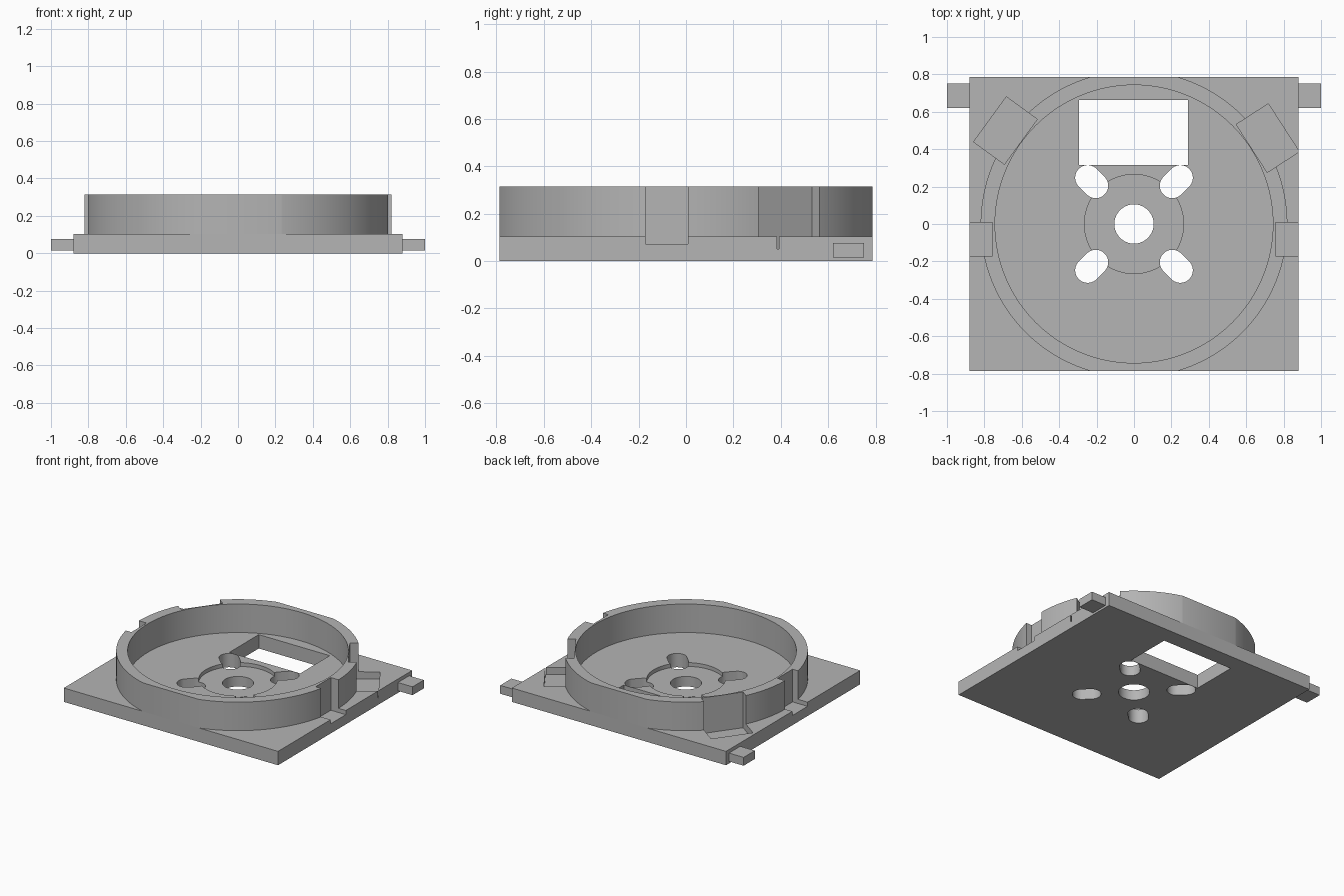
import bpy, bmesh
from math import radians, atan2
from mathutils import Matrix, Vector

if "Cube" in bpy.data.objects:
    bpy.data.objects.remove(bpy.data.objects["Cube"], do_unlink=True)

grey = bpy.data.materials.new("plain grey")
grey.use_nodes = True
COLOUR = (0.46, 0.46, 0.46, 1)
grey.diffuse_color = COLOUR
grey.node_tree.nodes["Principled BSDF"].inputs["Base Color"].default_value = COLOUR

HALF_X, HALF_Y = 0.88, 0.787
PLATE_TOP, RIM_TOP = 0.103, 0.315


def finish(name, bm):
    mesh = bpy.data.meshes.new(name)
    bm.to_mesh(mesh)
    bm.free()
    mesh.materials.append(grey)
    obj = bpy.data.objects.new(name, mesh)
    bpy.context.collection.objects.link(obj)
    return obj


def box(name, x0, x1, y0, y1, z0, z1, turn=Matrix()):
    """Box given by its extents, optionally turned about z."""
    bm = bmesh.new()
    centre = Vector((x0 + x1, y0 + y1, z0 + z1)) / 2
    size = Matrix.Diagonal((x1 - x0, y1 - y0, z1 - z0, 1))
    bmesh.ops.create_cube(bm, size=1, matrix=turn @ Matrix.Translation(centre) @ size)
    return finish(name, bm)


def cylinder(name, radius, z0, z1, sides=128, stretch=0.0, angle=0.0, reach=0.0):
    """Upright cylinder; stretch pulls it into a radial slot centred at reach."""
    bm = bmesh.new()
    bmesh.ops.create_cone(bm, cap_ends=True, segments=sides, radius1=radius,
                          radius2=radius, depth=z1 - z0)
    for v in bm.verts:
        v.co.x += reach + (stretch if v.co.x > 0 else -stretch)
        v.co.z += (z0 + z1) / 2
    bm.transform(Matrix.Rotation(angle, 4, "Z"))
    return finish(name, bm)


def combine(obj, cutters, operation="DIFFERENCE"):
    for cutter in cutters:
        cutter.hide_render = True
        mod = obj.modifiers.new("cut", "BOOLEAN")
        mod.operation = operation
        mod.solver = "EXACT"
        mod.object = cutter
    bpy.context.view_layer.update()
    graph = bpy.context.evaluated_depsgraph_get()
    result = bpy.data.meshes.new_from_object(obj.evaluated_get(graph))
    obj.modifiers.clear()
    obj.data = result


# Base plate and clipped round rim
plate = box("base_plate", -HALF_X, HALF_X, -HALF_Y, HALF_Y, 0, PLATE_TOP)
rim = cylinder("round_rim", 0.82, PLATE_TOP, RIM_TOP)
bore = cylinder("bore_cutter", 0.743, 0, 1)
clip = box("clip_cutter", -1, 1, -HALF_Y, HALF_Y, -1, 1)
combine(rim, [bore])
combine(rim, [clip], "INTERSECT")

# Pockets in the outside of the rim: one on each side, one angled at each rear corner
pockets = []
for side in (-1, 1):
    a, b = sorted((side * 0.757, side * 1.0))
    pockets.append(box("side_pocket_cutter", a, b, -0.17, 0.008, 0.072, 0.5))
for angle, y0, y1 in ((atan2(0.543, 0.84), -0.155, 0.15), (atan2(0.59, -0.81), -0.148, 0.15)):
    pockets.append(box("corner_pocket_cutter", 0.748, 0.952, y0, y1, 0.05, 0.5,
                       Matrix.Rotation(angle, 4, "Z")))
combine(rim, pockets)

# Plate openings: shallow recess, shaft hole, four radial slots and a window
holes = [cylinder("recess_cutter", 0.265, 0.075, 0.4),
         cylinder("shaft_cutter", 0.105, -0.2, 0.5, 64),
         box("window_cutter", -0.293, 0.29, 0.316, 0.662, -0.2, 0.5)]
for quarter in range(4):
    holes.append(cylinder("slot_cutter", 0.067, -0.2, 0.5, 48, 0.03,
                          radians(45 + 90 * quarter), 0.32))
combine(plate, pockets + holes)

# Rear side tabs
tabs = []
for name, side in (("left_tab", 1), ("right_tab", -1)):
    a, b = sorted((side * HALF_X, side * 1.0))
    tabs.append(box(name, a, b, 0.62, 0.752, 0.015, 0.077))

# Remove the helpers and shade the curved walls smoothly
for helper in pockets + holes + [bore, clip]:
    bpy.data.objects.remove(helper, do_unlink=True)
bpy.ops.object.select_all(action="DESELECT")
for obj in [plate, rim]:
    obj.select_set(True)
bpy.context.view_layer.objects.active = plate
bpy.ops.object.shade_smooth_by_angle(angle=radians(30))
